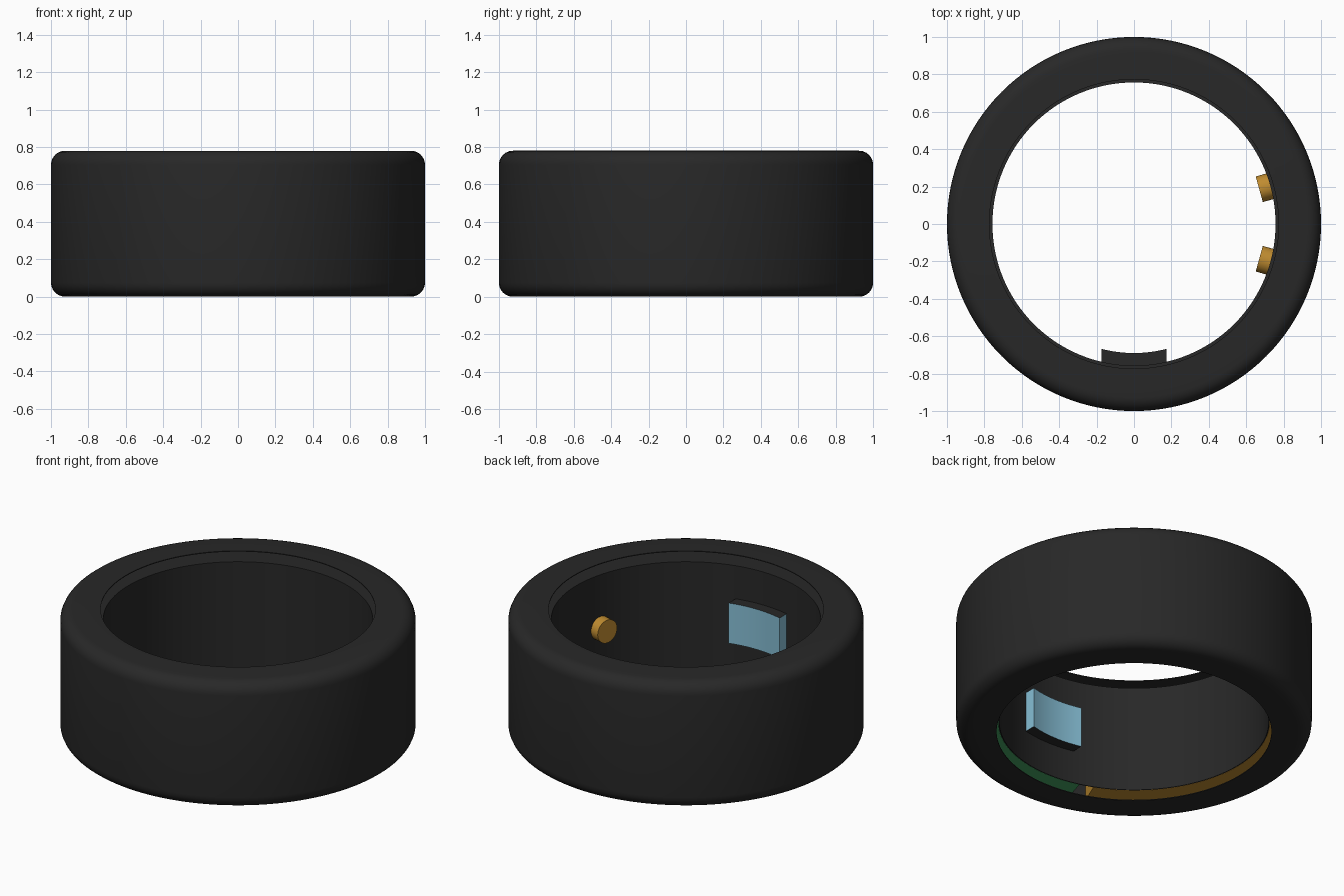
import bpy, bmesh, math
from mathutils import Matrix

if "Cube" in bpy.data.objects:
    bpy.data.objects.remove(bpy.data.objects["Cube"])

H = 0.78      # ring height
SEG = 128


def material(name, rgb):
    m = bpy.data.materials.new(name)
    m.diffuse_color = (*rgb, 1)
    m.use_nodes = True
    m.node_tree.nodes["Principled BSDF"].inputs["Base Color"].default_value = m.diffuse_color
    return m


black = material("matte black", (0.021, 0.021, 0.021))
gold = material("gold", (0.52, 0.26, 0.03))
green = material("board green", (0.06, 0.36, 0.125))
blue = material("sensor blue", (0.24, 0.52, 0.67))


def finish(bm, name, mats):
    bmesh.ops.recalc_face_normals(bm, faces=bm.faces)
    me = bpy.data.meshes.new(name)
    bm.to_mesh(me)
    bm.free()
    ob = bpy.data.objects.new(name, me)
    bpy.context.collection.objects.link(ob)
    for m in mats:
        me.materials.append(m)
    bpy.context.view_layer.objects.active = ob
    ob.select_set(True)
    bpy.ops.object.shade_smooth_by_angle(angle=math.radians(35))
    ob.select_set(False)
    return ob


def sweep(name, profile, mat, start=0, end=360, seg=SEG):
    """Sweep a closed (radius, z) profile around z, fully or as an arc."""
    full = end - start == 360
    bm = bmesh.new()
    rings = []
    for i in range(seg if full else seg + 1):
        a = math.radians(start + (end - start) * i / seg)
        rings.append([bm.verts.new((r * math.cos(a), r * math.sin(a), z)) for r, z in profile])
    n = len(profile)
    for i in range(seg):
        a, b = rings[i], rings[(i + 1) % len(rings)]
        for j in range(n):
            k = (j + 1) % n
            bm.faces.new((a[j], b[j], b[k], a[k]))
    if not full:
        bm.faces.new(rings[0])
        bm.faces.new(rings[-1])
    return finish(bm, name, [mat])


# Hollow outer shell: rounded outer corners and thin inward lips at top and bottom
B, T = 0.075, 0.005
corner = [(math.cos(t * math.pi / 12), math.sin(t * math.pi / 12)) for t in range(7)]
outer = [(1 - B + B * c, H - B + B * s) for c, s in corner]
profile = [(r, H - z) for r, z in reversed(outer)] + outer
profile += [(0.773, H), (0.773, H - T), (0.92, H - T), (0.92, T), (0.773, T), (0.773, 0)]
sweep("outer_shell", profile, black)

# Inner liner with a flat top ledge, leaving an open slot below each lip
L0, L1 = 0.06, 0.72
sweep("inner_liner", [(0.757, L0), (0.762, L0), (0.762, L1 - T), (0.919, L1 - T),
                      (0.919, L1), (0.757, L1)], black)


# Battery and circuit board arcs inside the shell, seen through the bottom slot
def arc_box(r0, r1, z0, z1):
    return [(r0, z0), (r1, z0), (r1, z1), (r0, z1)]


sweep("battery", arc_box(0.763, 0.915, L0, 0.7), gold, 112.6, 247.4, 64)
sweep("circuit_board", arc_box(0.763, 0.915, L0, 0.7), green, -106.3, 106.3, 64)

# Charging pins through the inner wall
for side, label in ((-1, "front"), (1, "back")):
    bm = bmesh.new()
    turn = Matrix.Rotation(side * math.radians(15.5), 4, 'Z')
    place = turn @ Matrix.Translation((0.73, 0, H / 2)) @ Matrix.Rotation(math.pi / 2, 4, 'Y')
    bmesh.ops.create_cone(bm, cap_ends=True, segments=32, radius1=0.071, radius2=0.071,
                          depth=0.07, matrix=place)
    finish(bm, "charging_pin_" + label, [gold])

# Optical sensor block with concave inner face
bm = bmesh.new()
cols = []
N = 12
for i in range(N + 1):
    x = -0.175 + 0.35 * i / N
    y_in = -math.sqrt(0.69 ** 2 - x * x)
    y_out = -math.sqrt(0.76 ** 2 - x * x)
    cols.append([bm.verts.new((x, y, z)) for y, z in
                 ((y_in, 0.265), (y_out, 0.265), (y_out, 0.515), (y_in, 0.515))])
for a, b in zip(cols, cols[1:]):
    for j in range(4):
        k = (j + 1) % 4
        bm.faces.new((a[j], b[j], b[k], a[k]))
bm.faces.new(cols[0])
bm.faces.new(cols[-1])
bm.normal_update()
# top and bottom faces are black, the window and its sides blue
for f in bm.faces:
    f.material_index = 0 if abs(f.normal.z) > 0.5 else 1
finish(bm, "optical_sensor", [black, blue])
